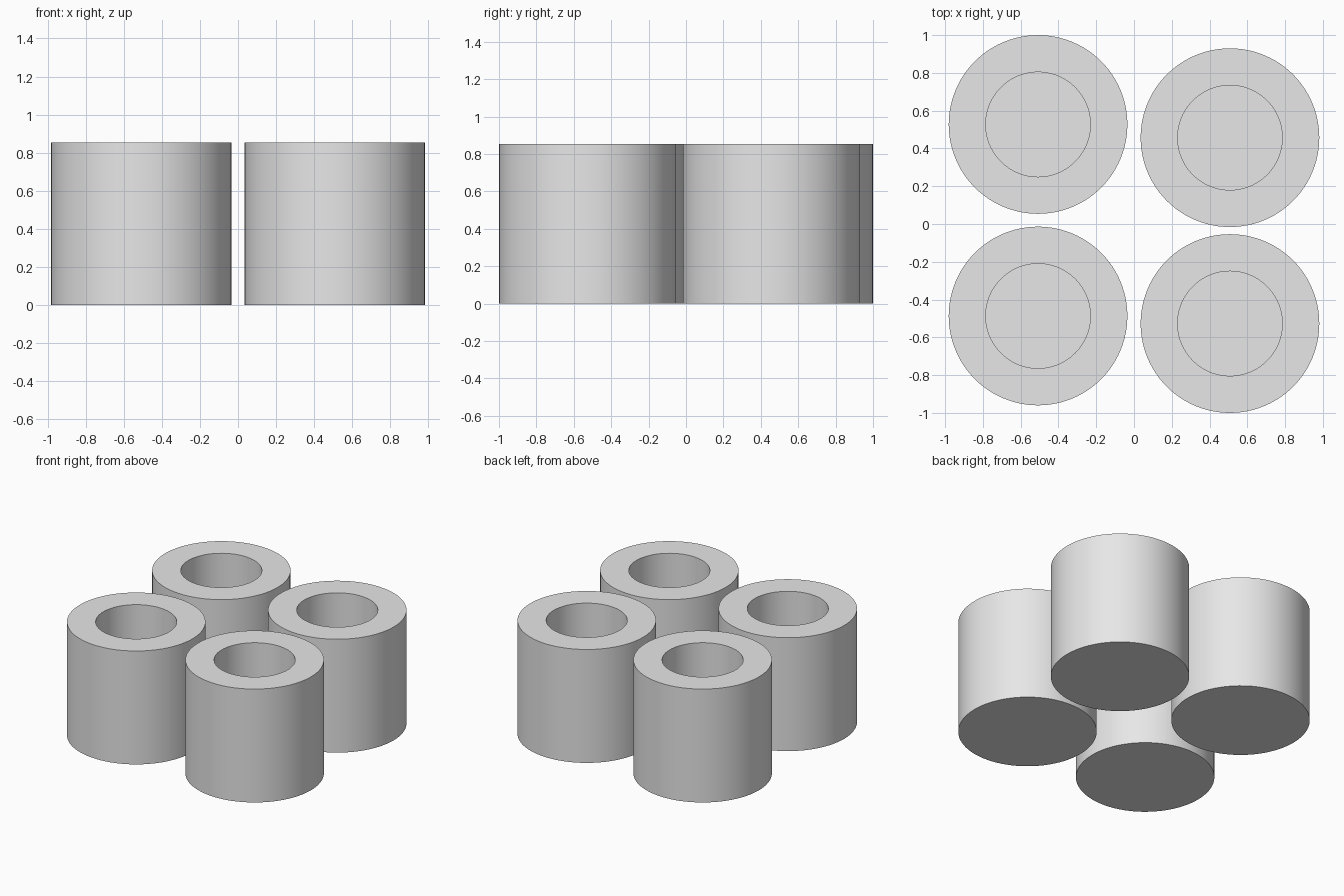
import bpy, bmesh, math

if "Cube" in bpy.data.objects:
    bpy.data.objects.remove(bpy.data.objects["Cube"])

OUTER, INNER, HEIGHT, FLOOR, SIDES = 0.473, 0.277, 0.855, 0.14, 96

grey = bpy.data.materials.new("plain grey")
grey.diffuse_color = (0.8, 0.8, 0.8, 1)
grey.use_nodes = True
grey.node_tree.nodes["Principled BSDF"].inputs["Base Color"].default_value = grey.diffuse_color


def make_cup(name, x, y):
    """Thick-walled round cup with a blind hole, lathed from rings."""
    bm = bmesh.new()
    rings = []
    for r, z in ((OUTER, 0), (OUTER, HEIGHT), (INNER, HEIGHT), (INNER, FLOOR)):
        rings.append([bm.verts.new((r * math.cos(2 * math.pi * i / SIDES),
                                    r * math.sin(2 * math.pi * i / SIDES), z))
                      for i in range(SIDES)])
    # outer wall, rim and hole wall
    for a, b in zip(rings, rings[1:]):
        for i in range(SIDES):
            j = (i + 1) % SIDES
            bm.faces.new((a[i], a[j], b[j], b[i]))
    # underside and hole floor
    bm.faces.new(rings[0][::-1])
    bm.faces.new(rings[-1])
    bmesh.ops.recalc_face_normals(bm, faces=bm.faces)
    mesh = bpy.data.meshes.new(name)
    bm.to_mesh(mesh)
    bm.free()
    mesh.materials.append(grey)
    obj = bpy.data.objects.new(name, mesh)
    obj.location = (x, y, 0)
    bpy.context.collection.objects.link(obj)
    return obj


# four slightly staggered cups
cups = [make_cup("cup_back_left", -0.508, 0.527),
        make_cup("cup_front_left", -0.508, -0.487),
        make_cup("cup_back_right", 0.508, 0.457),
        make_cup("cup_front_right", 0.508, -0.527)]

for cup in cups:
    cup.select_set(True)
bpy.context.view_layer.objects.active = cups[0]
bpy.ops.object.shade_smooth_by_angle(angle=math.radians(30))
